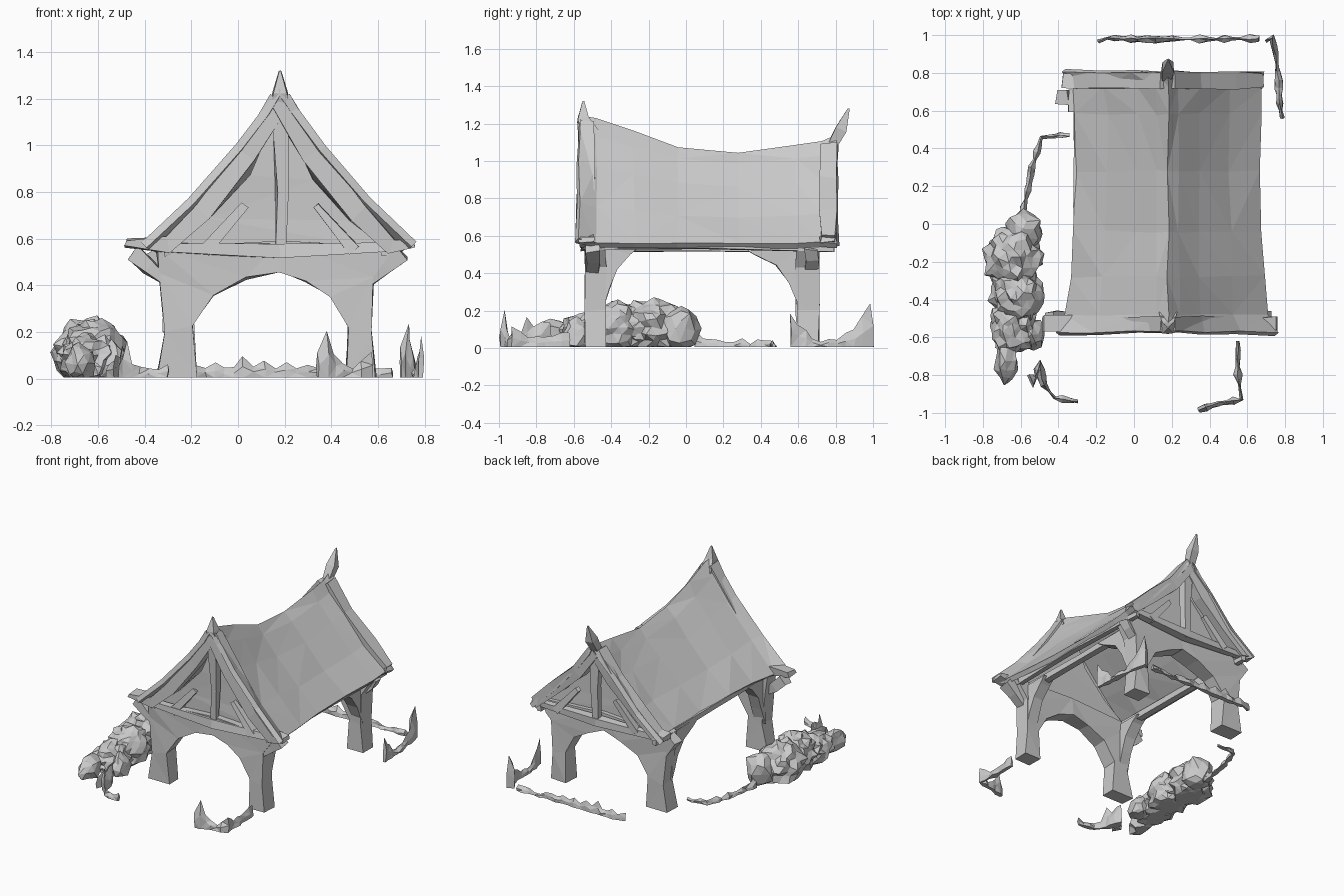
import bpy, bmesh, random
from mathutils import Vector

if "Cube" in bpy.data.objects:
    bpy.data.objects.remove(bpy.data.objects["Cube"])

random.seed(4)
CX = 0.18  # the ridge sits right of the centre


def jit(a):
    return Vector([random.uniform(-a, a) for _ in range(3)])


def finish(bm, name, wobble=0.0):
    for v in bm.verts:
        v.co += jit(wobble)
        v.co.z = max(v.co.z, 0.005)
    bmesh.ops.recalc_face_normals(bm, faces=bm.faces)
    me = bpy.data.meshes.new(name)
    bm.to_mesh(me)
    bm.free()
    ob = bpy.data.objects.new(name, me)
    bpy.context.collection.objects.link(ob)
    return ob


def prism(name, pts, axis, lo, hi, wobble=0.006):
    """Outline in xz (axis 'y') or yz (axis 'x'), extruded from lo to hi."""
    bm = bmesh.new()
    def at(p, d):
        return (p[0], d, p[1]) if axis == 'y' else (d, p[0], p[1])
    a = [bm.verts.new(at(p, lo)) for p in pts]
    b = [bm.verts.new(at(p, hi)) for p in pts]
    n = len(pts)
    caps = [bm.faces.new(a), bm.faces.new(b[::-1])]
    for i in range(n):
        bm.faces.new((a[i], b[i], b[(i + 1) % n], a[(i + 1) % n]))
    bm.normal_update()
    bmesh.ops.triangulate(bm, faces=caps)
    return finish(bm, name, wobble)


def beam(name, path, sizes, depth=None, wobble=0.006):
    """Four-sided timber along a path, one width per point."""
    path = [Vector(p) for p in path]
    bm = bmesh.new()
    rings = []
    for i, p in enumerate(path):
        t = (path[min(i + 1, len(path) - 1)] - path[max(i - 1, 0)]).normalized()
        ref = Vector((0, 1, 0)) if abs(t.y) < 0.8 else Vector((1, 0, 0))
        s = t.cross(ref).normalized()
        u = s.cross(t).normalized()
        w = sizes[i] / 2
        d = w if depth is None else depth / 2
        rings.append([bm.verts.new(p + s * w * k + u * d * m)
                      for k, m in ((-1, -1), (1, -1), (1, 1), (-1, 1))])
    for r, q in zip(rings, rings[1:]):
        for k in range(4):
            bm.faces.new((r[k], r[(k + 1) % 4], q[(k + 1) % 4], q[k]))
    bm.faces.new(rings[0])
    bm.faces.new(rings[-1])
    return finish(bm, name, wobble)


# sagging roof: y, ridge height, left eave x, right eave x
stations = [(-0.57, 1.25, -0.41, 0.76), (-0.48, 1.23, -0.37, 0.71),
            (-0.28, 1.16, -0.34, 0.69), (-0.04, 1.08, -0.32, 0.68),
            (0.28, 1.05, -0.31, 0.67), (0.58, 1.08, -0.31, 0.67),
            (0.72, 1.11, -0.33, 0.67), (0.80, 1.14, -0.38, 0.69)]
bm = bmesh.new()
rows = []
for y, ridge, xl, xr in stations:
    row = []
    for k in (-1, -0.66, -0.33, -0.12, 0, 0.12, 0.33, 0.66, 1):
        x = CX + abs(k) * ((xl if k < 0 else xr) - CX)
        eave = 0.565 + (0.02 if y < -0.5 else 0)
        row.append(bm.verts.new((x, y, eave + (ridge - eave) * (1 - abs(k)) ** 1.17)))
    rows.append(row)
for r, q in zip(rows, rows[1:]):
    for i in range(8):
        bm.faces.new((r[i], r[i + 1], q[i + 1], q[i]))
bm.normal_update()
bmesh.ops.triangulate(bm, faces=bm.faces)
roof = finish(bm, "roof", 0.007)
mod = roof.modifiers.new("thickness", 'SOLIDIFY')
mod.thickness = 0.035
mod.offset = -1

# ridge spikes
beam("front_spike", [(CX, -0.51, 1.14), (CX, -0.55, 1.23), (CX, -0.55, 1.32)], [0.10, 0.06, 0.008], wobble=0.002)
beam("back_spike", [(0.17, 0.78, 1.08), (0.18, 0.83, 1.17), (0.18, 0.87, 1.28)], [0.05, 0.06, 0.008], wobble=0.002)

# arched end frames, each with two posts
arch = [(-0.35, 0), (-0.31, 0.2), (-0.34, 0.45), (-0.35, 0.56), (CX, 0.59), (0.67, 0.56),
        (0.58, 0.43), (0.57, 0.2), (0.59, 0), (0.46, 0), (0.47, 0.22), (0.40, 0.35),
        (0.29, 0.42), (0.17, 0.46), (0.04, 0.43), (-0.11, 0.36), (-0.19, 0.23), (-0.18, 0)]
prism("front_arch_frame", arch, 'y', -0.54, -0.43)
prism("back_arch_frame", arch, 'y', 0.59, 0.71)

# gable infill panels, recessed behind the timbers
for name, lo, top in (("front_gable_panel", -0.49, 1.17), ("back_gable_panel", 0.64, 1.04)):
    prism(name, [(-0.30, 0.55), (0.64, 0.55), (0.48, 0.68), (0.32, 0.85), (CX, top),
                 (0.05, 0.87), (-0.12, 0.69)], 'y', lo, lo + 0.04, 0.004)

# gable timbers at both ends
for end, y, top in (("front", -0.53, 1.19), ("back", 0.76, 1.07)):
    front = end == "front"
    for side, s in (("left", -1), ("right", 1)):
        flare = (0.66 if s < 0 else 0.57) if front else (0.56 if s < 0 else 0.50)
        beam(f"{end}_{side}_bargeboard",
             [(CX, y, top), (CX + s * 0.14, y, top * 0.5 + (0.37 if front else 0.35)),
              (CX + s * 0.33, y, 0.71), (CX + s * 0.48, y, 0.57), (CX + s * flare, y, 0.58)],
             [0.09, 0.09, 0.08, 0.07, 0.03], 0.08, 0.008)
        beam(f"{end}_{side}_strut", [(CX + s * 0.32, y, 0.55), (CX + s * 0.15, y, 0.74)], [0.05, 0.03])
        # bracket below the eave corner
        px = -0.31 if s < 0 else 0.56
        by = -0.50 if front else 0.67
        reach = 1 if front else 0.5
        beam(f"{end}_{side}_corner_bracket",
             [(px, by, 0.42), (px + s * 0.07 * reach, by, 0.48), (px + s * 0.14 * reach, by, 0.54)],
             [0.04, 0.06, 0.07], 0.07, 0.008)
    beam(f"{end}_king_post", [(CX, y, 0.52), (CX + 0.01, y, 0.8), (CX, y, top)], [0.04, 0.05, 0.07])
    beam(f"{end}_tie_beam", [(-0.30, y, 0.56), (CX, y, 0.55), (0.64, y, 0.56)], [0.04, 0.06, 0.04])

# side wall plates and curved side braces
for side, x, ox in (("left", -0.28, -0.30), ("right", 0.53, 0.63)):
    beam(f"{side}_wall_plate", [(x, -0.5, 0.54), (x, 0.1, 0.54), (x, 0.70, 0.54)], [0.05, 0.04, 0.05])
    beam(f"{side}_eave_beam", [(ox, -0.55, 0.545), (ox, 0.1, 0.55), (ox, 0.79, 0.535)], [0.035] * 3)
    lo, hi = x - 0.04, x + 0.04
    prism(f"{side}_front_brace", [(-0.45, 0.2), (-0.45, 0.54), (-0.25, 0.54), (-0.30, 0.50),
                                  (-0.37, 0.42), (-0.41, 0.32)], 'x', lo, hi, 0.004)
    prism(f"{side}_back_brace", [(0.62, 0.2), (0.62, 0.54), (0.30, 0.54), (0.36, 0.50),
                                 (0.48, 0.44), (0.55, 0.35), (0.585, 0.27)], 'x', lo, hi, 0.004)

# leafy hedge on the left: x, y, radius x, radius y, height
for i, (x, y, rx, ry, h) in enumerate([
        (-0.58, -0.03, 0.10, 0.10, 0.23), (-0.64, -0.18, 0.15, 0.17, 0.26),
        (-0.62, -0.36, 0.14, 0.16, 0.25), (-0.64, -0.53, 0.12, 0.16, 0.19),
        (-0.68, -0.72, 0.06, 0.13, 0.15), (-0.54, -0.58, 0.07, 0.08, 0.15)]):
    bm = bmesh.new()
    bmesh.ops.create_icosphere(bm, subdivisions=3 if rx > 0.1 else 2, radius=1)
    for v in bm.verts:
        n = v.co * random.uniform(0.86, 1.12)
        v.co = Vector((x + n.x * rx, y + n.y * ry, h * (0.42 + 0.58 * n.z)))
    finish(bm, f"hedge_clump_{i + 1}", 0.010)


def border(name, pts):
    """Jagged thin strip of low plants along x, y, height points."""
    line = []
    for a, b in zip(pts, pts[1:]):
        a, b = Vector(a), Vector(b)
        n = max(1, round((b.xy - a.xy).length / 0.045))
        line += [a.lerp(b, i / n) for i in range(n)]
    line.append(Vector(pts[-1]))
    bm = bmesh.new()
    rings = []
    for i, p in enumerate(line):
        t = (line[min(i + 1, len(line) - 1)] - line[max(i - 1, 0)]).xy.normalized()
        s = Vector((-t.y, t.x, 0)) * random.uniform(0.006, 0.022)
        base = Vector((p.x, p.y, 0))
        h = p.z * (random.uniform(0.95, 1.1) if tuple(p) in [tuple(Vector(q)) for q in pts]
                   else random.uniform(0.5, 1.1))
        rings.append([bm.verts.new(c) for c in (
            base - s, base + s, base + s * 0.9 + Vector((0, 0, h * 0.5)),
            base + Vector((0, 0, h)), base - s * 0.9 + Vector((0, 0, h * 0.5)))])
    for r, q in zip(rings, rings[1:]):
        for k in range(5):
            bm.faces.new((r[k], r[(k + 1) % 5], q[(k + 1) % 5], q[k]))
    bm.faces.new(rings[0])
    bm.faces.new(rings[-1])
    bm.normal_update()
    bmesh.ops.triangulate(bm, faces=bm.faces)
    finish(bm, name, 0.005)


border("back_border", [(-0.19, 0.965, 0.06), (-0.14, 0.985, 0.05), (0.02, 0.98, 0.10),
                       (0.3, 0.98, 0.06), (0.66, 0.98, 0.04)])
border("back_right_border", [(0.70, 0.97, 0.13), (0.73, 0.985, 0.23), (0.75, 0.90, 0.10),
                             (0.765, 0.76, 0.05), (0.77, 0.64, 0.09), (0.785, 0.56, 0.18)])
border("front_right_border", [(0.55, -0.62, 0.08), (0.55, -0.8, 0.06), (0.57, -0.93, 0.12),
                              (0.45, -0.95, 0.06), (0.38, -0.97, 0.19), (0.34, -0.985, 0.10)])
border("front_left_border", [(-0.55, -0.80, 0.06), (-0.53, -0.85, 0.08), (-0.50, -0.73, 0.13),
                             (-0.48, -0.85, 0.15), (-0.42, -0.92, 0.05), (-0.30, -0.94, 0.06)])
border("left_border", [(-0.59, 0.05, 0.08), (-0.54, 0.3, 0.05), (-0.49, 0.46, 0.04), (-0.34, 0.47, 0.03)])
